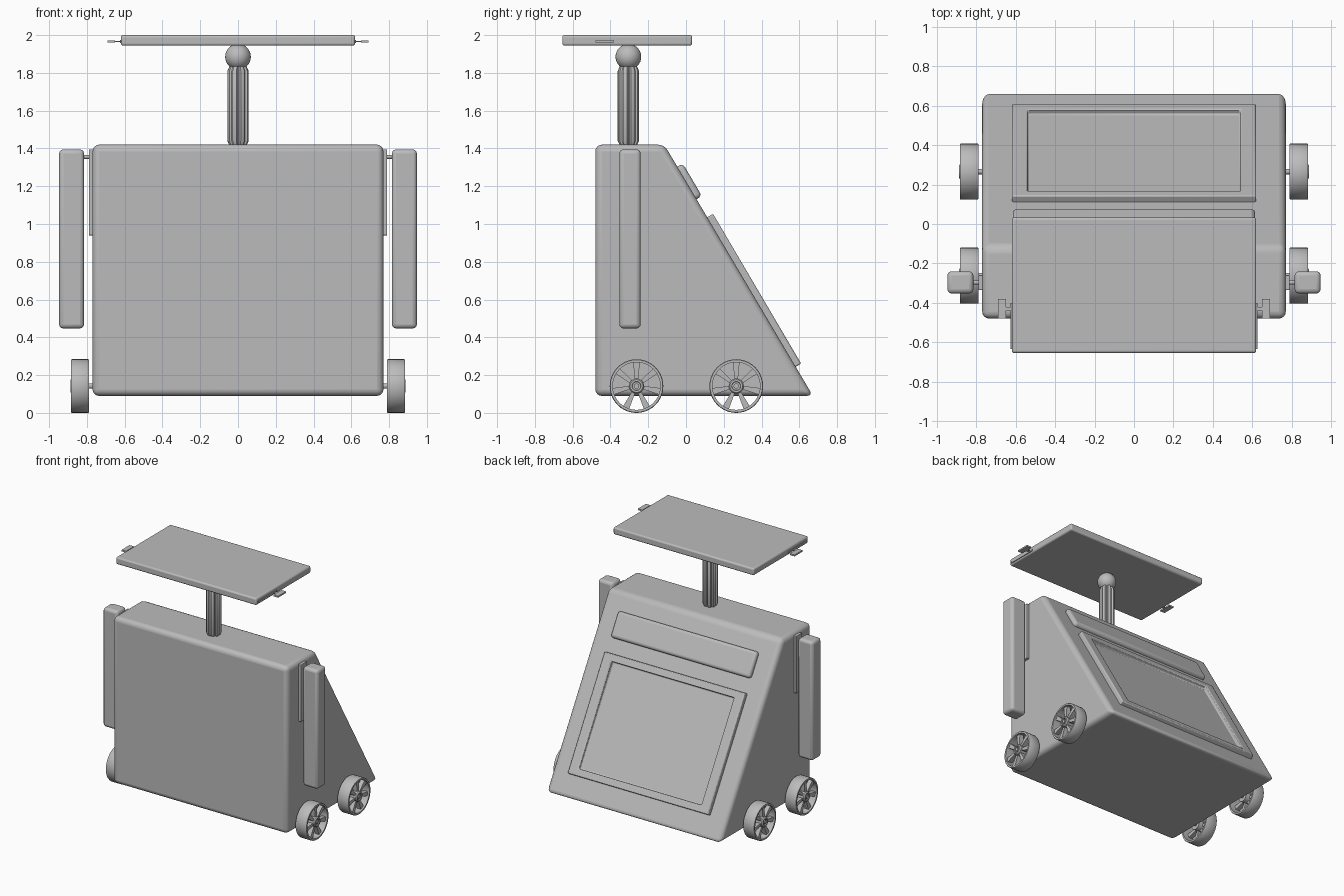
import bpy, bmesh, math
from mathutils import Matrix, Vector

if "Cube" in bpy.data.objects:
    bpy.data.objects.remove(bpy.data.objects["Cube"])

grey = bpy.data.materials.new("plain_grey")
grey.diffuse_color = (0.5, 0.5, 0.5, 1)
grey.use_nodes = True
grey.node_tree.nodes["Principled BSDF"].inputs["Base Color"].default_value = grey.diffuse_color


def finish(name, bm, bevel=0, seg=3, matrix=None):
    """Turn a bmesh into a named object with optional rounded edges."""
    bmesh.ops.recalc_face_normals(bm, faces=bm.faces)
    me = bpy.data.meshes.new(name)
    bm.to_mesh(me)
    bm.free()
    ob = bpy.data.objects.new(name, me)
    bpy.context.collection.objects.link(ob)
    me.materials.append(grey)
    if matrix:
        ob.matrix_world = matrix
    if bevel:
        m = ob.modifiers.new("bevel", 'BEVEL')
        m.width, m.segments = bevel, seg
        m.limit_method = 'ANGLE'
    bpy.ops.object.select_all(action='DESELECT')
    ob.select_set(True)
    bpy.context.view_layer.objects.active = ob
    bpy.ops.object.shade_smooth_by_angle(angle=math.radians(35))
    return ob


def box_bm(lo, hi):
    bm = bmesh.new()
    bmesh.ops.create_cube(bm, size=1)
    for v in bm.verts:
        v.co = Vector([(a + b) / 2 + c * (b - a) for a, b, c in zip(lo, hi, v.co)])
    return bm


def box(name, lo, hi, bevel=0, seg=3, matrix=None):
    return finish(name, box_bm(lo, hi), bevel, seg, matrix)


def prism(bm, pts, vec):
    """Extrude a closed outline along vec."""
    f = bm.faces.new([bm.verts.new(p) for p in pts])
    r = bmesh.ops.extrude_face_region(bm, geom=[f])
    bmesh.ops.translate(bm, vec=vec, verts=[g for g in r['geom'] if isinstance(g, bmesh.types.BMVert)])


def lathe_x(bm, profile, steps=40):
    """Revolve a closed (x, radius) profile about the x axis."""
    rings = []
    for i in range(steps):
        a = 2 * math.pi * i / steps
        rings.append([bm.verts.new((x, r * math.cos(a), r * math.sin(a))) for x, r in profile])
    n = len(profile)
    for i in range(steps):
        p, q = rings[i], rings[(i + 1) % steps]
        for j in range(n):
            k = (j + 1) % n
            bm.faces.new((p[j], p[k], q[k], q[j]))


# Wedge body
bm = bmesh.new()
prism(bm, [(-0.77, y, z) for y, z in ((-0.48, 0.09), (0.672, 0.09), (-0.115, 1.42), (-0.48, 1.42))], (1.54, 0, 0))
finish("body", bm, 0.035, 4)

# Local frame lying on the sloping back
up = Vector((0, -0.507, 0.862)).normalized()
out = Vector((0, up.z, -up.y))


def on_slope(y, z):
    m = Matrix((Vector((-1, 0, 0)), up, out)).transposed().to_4x4()
    m.translation = (0, y, z)
    return m


# Screen frame with sunken screen
bm = box_bm((-0.62, -0.46, -0.02), (0.62, 0.46, 0.034))
bm.faces.ensure_lookup_table()
top = max(bm.faces, key=lambda f: f.calc_center_median().z)
bmesh.ops.inset_region(bm, faces=[top], thickness=0.05)
for v in top.verts:
    v.co.x = math.copysign(0.54, v.co.x)
    v.co.y = math.copysign(0.405, v.co.y)
r = bmesh.ops.extrude_discrete_faces(bm, faces=[top])
low = r['faces'][0]
bmesh.ops.translate(bm, vec=(0, 0, -0.03), verts=list(low.verts))
bmesh.ops.remove_doubles(bm, verts=bm.verts, dist=1e-5)
finish("screen_frame", bm, 0.008, 2, on_slope(0.347, 0.64))

# Rounded bar above the screen
box("upper_bar", (-0.615, -0.1, -0.02), (0.615, 0.1, 0.032), 0.022, 4, on_slope(0.006, 1.218))

# Fluted neck with rounded ends, and ball joint
bm = bmesh.new()
n = 48
rings = []
for z, s in ((1.41, 0.75), (1.44, 1), (1.81, 1), (1.835, 0.8), (1.845, 0.4)):
    ring = []
    for i in range(n):
        a = 2 * math.pi * i / n
        rad = s * (0.047 if i % 6 in (0, 1) else 0.057)
        ring.append(bm.verts.new((rad * math.cos(a), rad * math.sin(a) - 0.305, z)))
    rings.append(ring)
for p, q in zip(rings, rings[1:]):
    for i in range(n):
        j = (i + 1) % n
        bm.faces.new((p[i], p[j], q[j], q[i]))
bm.faces.new(rings[0])
bm.faces.new(rings[-1])
finish("neck", bm)
bm = bmesh.new()
bmesh.ops.create_uvsphere(bm, u_segments=32, v_segments=16, radius=0.068,
                          matrix=Matrix.Translation((0, -0.305, 1.885)))
finish("neck_ball", bm)

# Flat head panel
box("head_panel", (-0.62, -0.655, 1.944), (0.62, 0.033, 2.0), 0.012, 3)


def side_box(name, s, lo, hi, bevel=0):
    xs = sorted((s * lo[0], s * hi[0]))
    box(name, (xs[0], lo[1], lo[2]), (xs[1], hi[1], hi[2]), bevel)


for s, side in ((-1, "left"), (1, "right")):
    # Head side tabs and strips
    side_box(side + "_head_tab", s, (0.65, -0.48, 1.96), (0.69, -0.38, 1.972))
    side_box(side + "_tab_stem", s, (0.61, -0.44, 1.963), (0.655, -0.42, 1.969))
    side_box(side + "_head_strip", s, (0.61, -0.635, 1.957), (0.626, -0.40, 1.973))
    # Arm, its mounting rail and shoulder pin
    side_box(side + "_arm", s, (0.815, -0.353, 0.447), (0.947, -0.24, 1.395), 0.022)
    side_box(side + "_arm_rail", s, (0.76, -0.335, 0.94), (0.79, -0.26, 1.395), 0.004)
    bm = bmesh.new()
    bmesh.ops.create_cone(bm, cap_ends=True, segments=16, radius1=0.01, radius2=0.01, depth=0.08,
                          matrix=Matrix.Translation((s * 0.80, -0.297, 1.355)) @ Matrix.Rotation(math.pi / 2, 4, 'Y'))
    finish(side + "_shoulder_pin", bm)
    # Spoked wheels with hub and axle
    for y, place in ((-0.262, "front"), (0.266, "rear")):
        bm = bmesh.new()
        lathe_x(bm, [(0.788, 0.126), (0.788, 0.139), (0.793, 0.142), (0.879, 0.142), (0.884, 0.139), (0.884, 0.126)])
        lathe_x(bm, [(0.80, 0.012), (0.80, 0.04), (0.879, 0.04), (0.887, 0.034), (0.887, 0.024), (0.878, 0.022), (0.878, 0.012)], 24)
        lathe_x(bm, [(0.75, 0.0005), (0.75, 0.014), (0.888, 0.014), (0.888, 0.0005)], 16)
        for k in range(7):
            a = math.pi / 2 + 2 * math.pi * k / 7
            pts = [(r, w) for r, w in ((0.035, -0.009), (0.13, -0.018), (0.13, 0.018), (0.035, 0.009))]
            prism(bm, [(0.835, r * math.cos(a) - w * math.sin(a), r * math.sin(a) + w * math.cos(a))
                       for r, w in pts], (0.035, 0, 0))
        bmesh.ops.transform(bm, matrix=Matrix.Diagonal((s, 1, 1, 1)), verts=bm.verts)
        bmesh.ops.translate(bm, vec=(0, y, 0.142), verts=bm.verts)
        finish(f"{side}_{place}_wheel", bm)
